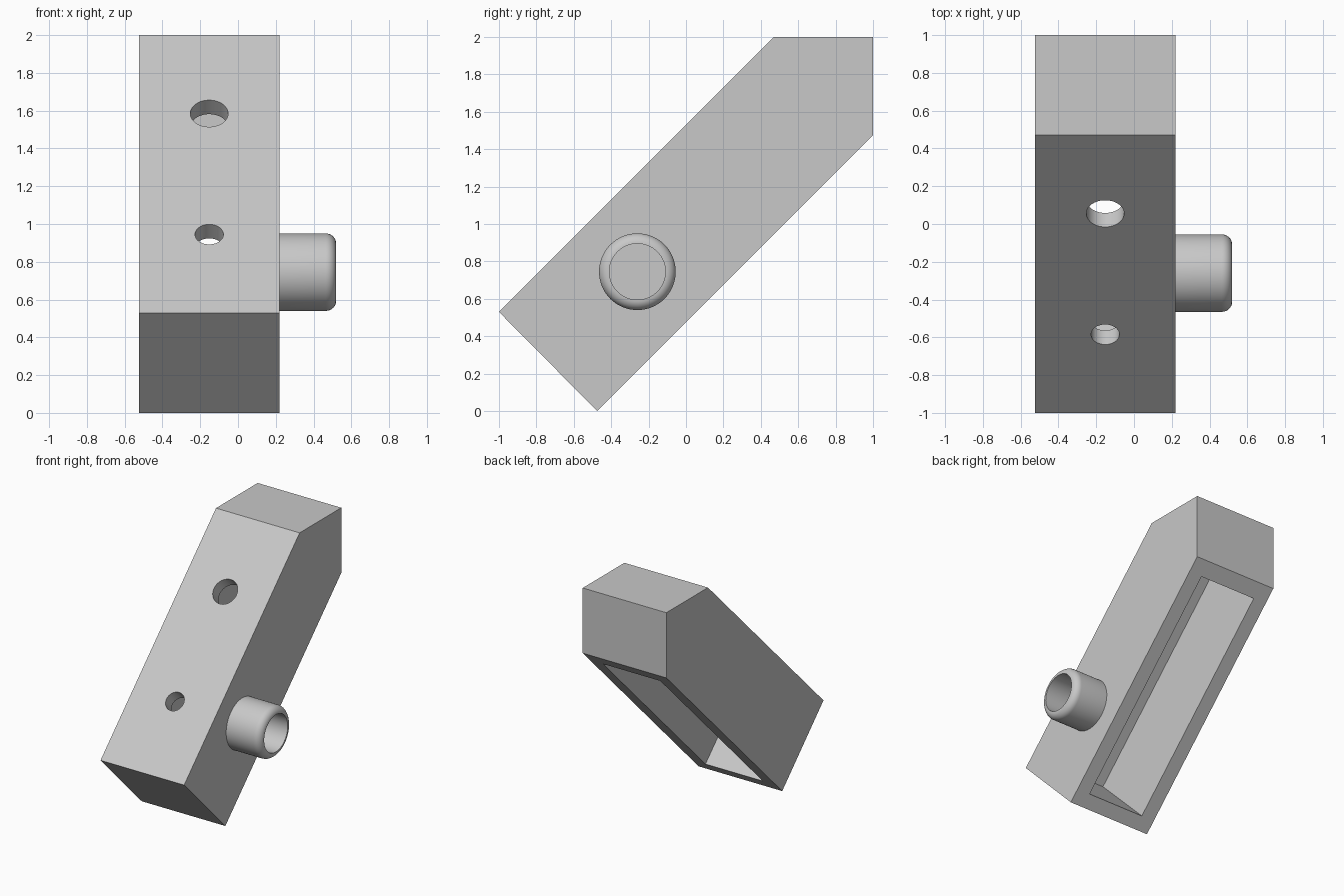
import bpy, bmesh, math
from mathutils import Matrix, Vector

if "Cube" in bpy.data.objects:
    bpy.data.objects.remove(bpy.data.objects["Cube"], do_unlink=True)

grey = bpy.data.materials.new("light_grey")
grey.use_nodes = True
colour = (0.58, 0.58, 0.58, 1)
grey.diffuse_color = colour
grey.node_tree.nodes["Principled BSDF"].inputs["Base Color"].default_value = colour

LEFT, RIGHT, WALL = -0.525, 0.22, 0.113
SLOPE = math.radians(45)


def make_object(name, bm):
    bmesh.ops.recalc_face_normals(bm, faces=bm.faces)
    mesh = bpy.data.meshes.new(name)
    bm.to_mesh(mesh)
    bm.free()
    obj = bpy.data.objects.new(name, mesh)
    bpy.context.collection.objects.link(obj)
    mesh.materials.append(grey)
    return obj


def prism(name, profile, x0, x1):
    """Extrude a side profile (y, z) along x."""
    bm = bmesh.new()
    face = bm.faces.new([bm.verts.new((x0, y, z)) for y, z in profile])
    out = bmesh.ops.extrude_face_region(bm, geom=[face])
    moved = [g for g in out["geom"] if isinstance(g, bmesh.types.BMVert)]
    bmesh.ops.translate(bm, verts=moved, vec=(x1 - x0, 0, 0))
    return make_object(name, bm)


def drill(name, centre, radius, depth, rotation):
    bm = bmesh.new()
    bmesh.ops.create_cone(bm, cap_ends=True, segments=64, radius1=radius, radius2=radius,
                          depth=depth, matrix=Matrix.Translation(centre) @ rotation)
    return make_object(name, bm)


def smooth(obj):
    bpy.ops.object.select_all(action="DESELECT")
    obj.select_set(True)
    bpy.context.view_layer.objects.active = obj
    bpy.ops.object.shade_smooth_by_angle(angle=math.radians(30))


# Sloping hollow housing, open underneath
housing = prism("housing", [(-1, 0.53), (-0.475, 0.0), (1, 1.475), (1, 2), (0.47, 2)], LEFT, RIGHT)


def slanted(along, depth):
    """Point by y + z along the slope and by depth above the lower face."""
    rise = 0.475 + depth * math.sqrt(2)
    return ((along - rise) / 2, (along + rise) / 2)


low_end = -0.475 + WALL * math.sqrt(2)
back, roof = 0.91, 0.746 - 0.105
roof_rise = 0.475 + roof * math.sqrt(2)
cavity = [slanted(low_end, roof), slanted(low_end, -0.1), (back, back + 0.475 - 0.1 * math.sqrt(2)),
          (back, 1.89), (1.89 - roof_rise, 1.89)]
cutters = [prism("cavity_cutter", cavity, LEFT + WALL + 0.004, RIGHT - WALL - 0.004)]

# Round holes through the sloping upper wall, and the bore behind the spout
tilt = Matrix.Rotation(SLOPE, 4, "X")
middle = (LEFT + RIGHT) / 2
cutters.append(drill("large_hole_cutter", Vector((middle, 0.055, 1.585)), 0.1, 0.4, tilt))
cutters.append(drill("small_hole_cutter", Vector((middle, -0.585, 0.945)), 0.075, 0.4, tilt))
spout_y, spout_z, bore = -0.26, 0.745, 0.15
cutters.append(drill("bore_cutter", Vector((RIGHT, spout_y, spout_z)), bore, 0.4,
                     Matrix.Rotation(math.pi / 2, 4, "Y")))

for cutter in cutters:
    cutter.hide_render = True
    cutter.hide_set(True)
    cutter.display_type = "WIRE"
    mod = housing.modifiers.new(cutter.name, "BOOLEAN")
    mod.operation = "DIFFERENCE"
    mod.solver = "EXACT"
    mod.object = cutter

# Bake the cuts, then drop the cutters
bpy.context.view_layer.update()
graph = bpy.context.evaluated_depsgraph_get()
cut_mesh = bpy.data.meshes.new_from_object(housing.evaluated_get(graph))
housing.modifiers.clear()
housing.data = cut_mesh
for cutter in cutters:
    bpy.data.objects.remove(cutter, do_unlink=True)
smooth(housing)

# Hollow side spout with a rounded rim
outer, tip, rim = 0.205, 0.52, 0.055
section = [(RIGHT, bore), (RIGHT, outer)]
for i in range(9):
    a = math.pi / 2 * i / 8
    section.append((tip - rim + rim * math.sin(a), outer - rim + rim * math.cos(a)))
bm = bmesh.new()
ring = [bm.verts.new((x, spout_y + r, spout_z)) for x, r in section]
edges = [bm.edges.new((ring[i], ring[(i + 1) % len(ring)])) for i in range(len(ring))]
bmesh.ops.spin(bm, geom=ring + edges, cent=(0, spout_y, spout_z), axis=(1, 0, 0),
               angle=2 * math.pi, steps=64, use_merge=True)
bmesh.ops.remove_doubles(bm, verts=bm.verts, dist=1e-5)
smooth(make_object("side_spout", bm))
